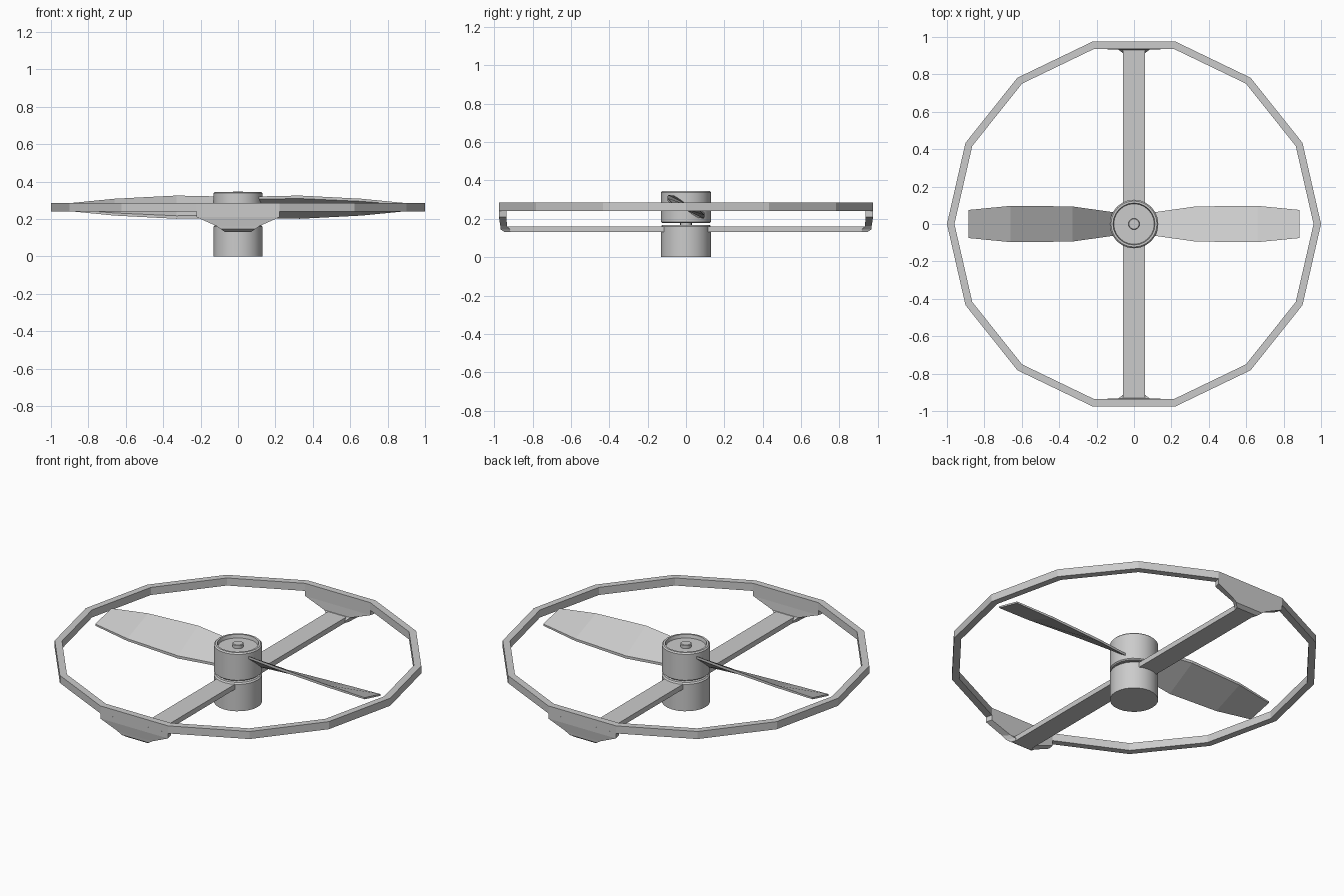
import bpy, bmesh
from math import cos, sin, pi

if "Cube" in bpy.data.objects:
    bpy.data.objects.remove(bpy.data.objects["Cube"])


def make(name, verts, faces, smooth=False):
    me = bpy.data.meshes.new(name)
    me.from_pydata(verts, [], faces)
    bm = bmesh.new()
    bm.from_mesh(me)
    bmesh.ops.recalc_face_normals(bm, faces=bm.faces)
    bm.to_mesh(me)
    bm.free()
    ob = bpy.data.objects.new(name, me)
    bpy.context.collection.objects.link(ob)
    if smooth:
        bpy.ops.object.select_all(action='DESELECT')
        ob.select_set(True)
        bpy.context.view_layer.objects.active = ob
        bpy.ops.object.shade_smooth_by_angle(angle=0.6)
    return ob


def loft(name, sections, closed=False, smooth=False):
    """Skin matching point loops; closed joins last to first, else caps the ends."""
    n, m = len(sections[0]), len(sections)
    verts = [p for s in sections for p in s]
    faces = []
    for i in range(m if closed else m - 1):
        a, b = i * n, (i + 1) % m * n
        faces += [(a + j, a + (j + 1) % n, b + (j + 1) % n, b + j) for j in range(n)]
    if not closed:
        faces += [tuple(range(n)), tuple(range((m - 1) * n, m * n))]
    return make(name, verts, faces, smooth)


def lathe(name, profile, sides=24):
    return loft(name, [[(r * cos(2 * pi * k / sides), r * sin(2 * pi * k / sides), z)
                        for k in range(sides)] for r, z in profile], smooth=True)


# Fourteen-sided guard ring
ring_profile = [(1.0, 0.24), (1.0, 0.285), (0.96, 0.285), (0.96, 0.24)]
loft("guard_ring", [[(r * cos(2 * pi * k / 14), r * sin(2 * pi * k / 14), z)
                     for r, z in ring_profile] for k in range(14)], closed=True)

# Motor body, spinning hub with a recessed top, and the shaft through both
lathe("motor_body", [(0.13, 0), (0.13, 0.16), (0.123, 0.168)])
lathe("rotor_hub", [(0.123, 0.178), (0.13, 0.184), (0.13, 0.338), (0.123, 0.345),
                    (0.112, 0.345), (0.108, 0.325)])
lathe("shaft", [(0.03, 0.15), (0.03, 0.343), (0.027, 0.346)], 16)


def slab(hx, y0, y1, z):
    return [(-hx, y0, z), (hx, y0, z), (hx, y1, z), (-hx, y1, z)]


for side, sign in (("back", 1), ("front", -1)):
    # Flat support arm
    loft(side + "_arm", [slab(0.06, sign * 0.1, sign * 0.935, z) for z in (0.13, 0.16)])
    # Flared bracket carrying the ring
    loft(side + "_bracket", [
        [(-wo, sign * yo, z), (wo, sign * yo, z), (wi, sign * yi, z), (-wi, sign * yi, z)]
        for wo, yo, wi, yi, z in ((0.07, 0.945, 0.06, 0.915, 0.13),
                                  (0.09, 0.966, 0.065, 0.918, 0.145),
                                  (0.115, 0.968, 0.085, 0.933, 0.162),
                                  (0.2225, 0.975, 0.214, 0.936, 0.21),
                                  (0.2225, 0.975, 0.214, 0.936, 0.242))])

# Twisted blades: x, half chord in y, half rise in z, half thickness
stations = [(0.09, 0.06, 0.05, 0.007), (0.33, 0.094, 0.054, 0.008),
            (0.66, 0.097, 0.038, 0.007), (0.885, 0.075, 0.018, 0.005)]
for side, s in (("right", 1), ("left", -1)):
    loft(side + "_blade", [[(s * x, -s * c, 0.263 + h + t), (s * x, s * c, 0.263 - h + t),
                            (s * x, s * c, 0.263 - h - t), (s * x, -s * c, 0.263 + h - t)]
                           for x, c, h, t in stations])
